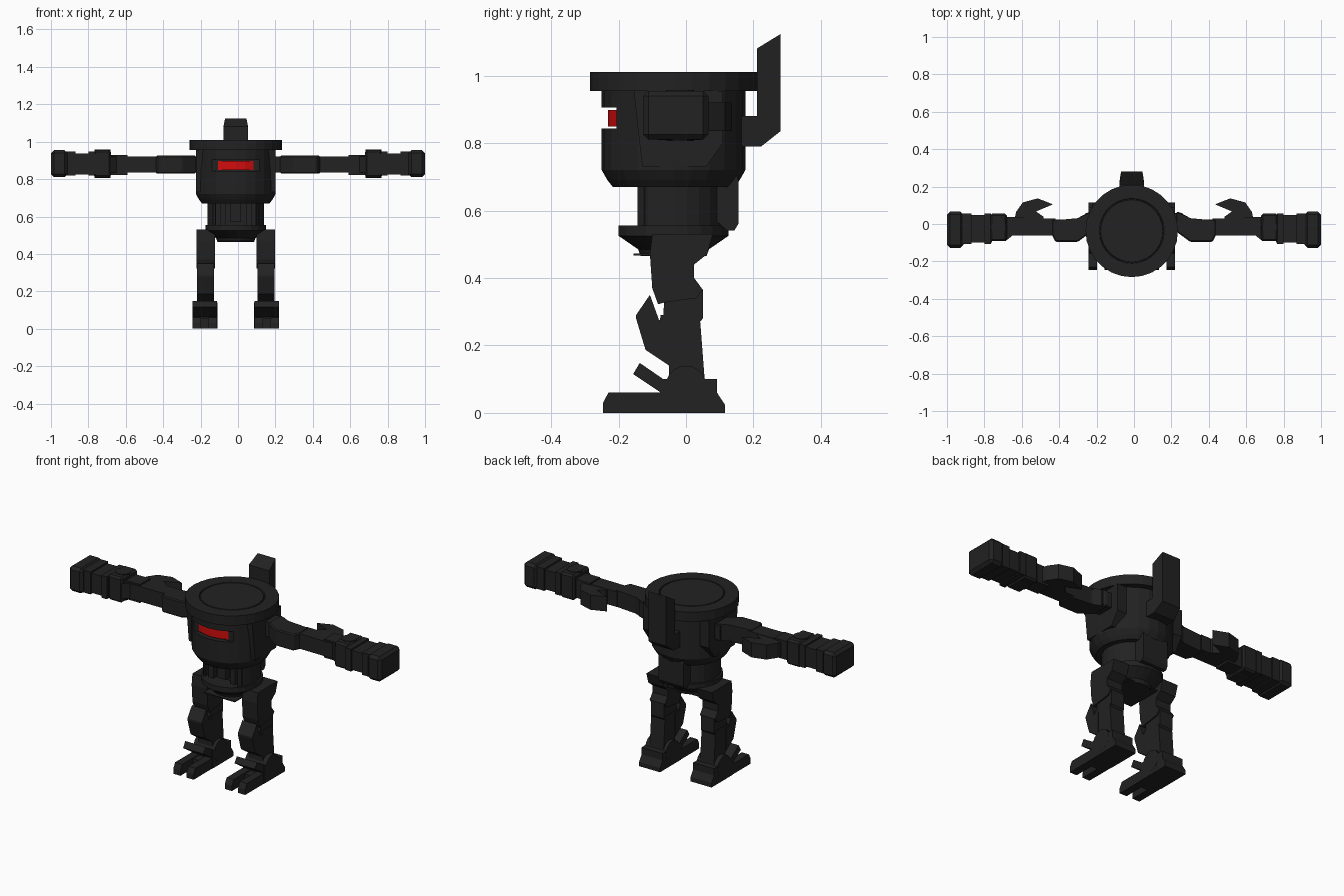
import bpy, bmesh, math
from mathutils import Matrix, Vector

if "Cube" in bpy.data.objects:
    bpy.data.objects.remove(bpy.data.objects["Cube"])

CX, CY = -0.012, -0.037   # torso axis


def material(name, rgb):
    m = bpy.data.materials.new(name)
    m.diffuse_color = (*rgb, 1)
    m.use_nodes = True
    m.node_tree.nodes["Principled BSDF"].inputs["Base Color"].default_value = m.diffuse_color
    return m


BLACK = material("charcoal black", (0.016, 0.016, 0.016))
RED = material("signal red", (0.65, 0.004, 0.004))


def finish(name, bm, mat=BLACK, mirror=None, bevel=0):
    """Turn bmesh into an object; mirror = x position of the mirror plane."""
    if bevel:
        bmesh.ops.bevel(bm, geom=bm.edges[:], offset=bevel, segments=1, affect='EDGES')
    if mirror is not None:
        dup = bmesh.ops.duplicate(bm, geom=bm.verts[:] + bm.edges[:] + bm.faces[:])
        for g in dup["geom"]:
            if isinstance(g, bmesh.types.BMVert):
                g.co.x = 2 * mirror - g.co.x
    bmesh.ops.recalc_face_normals(bm, faces=bm.faces[:])
    me = bpy.data.meshes.new(name)
    bm.to_mesh(me)
    bm.free()
    me.materials.append(mat)
    ob = bpy.data.objects.new(name, me)
    bpy.context.collection.objects.link(ob)
    return ob


def prism(name, pts, axis, lo, hi, **kw):
    """Extrude a profile: axis x takes (y, z) points, axis z takes (x, y) points."""
    bm = bmesh.new()
    put = (lambda p, d: (d, p[0], p[1])) if axis == 'x' else (lambda p, d: (p[0], p[1], d))
    a = [bm.verts.new(put(p, lo)) for p in pts]
    b = [bm.verts.new(put(p, hi)) for p in pts]
    bm.faces.new(a)
    bm.faces.new(b[::-1])
    for i in range(len(pts)):
        j = (i + 1) % len(pts)
        bm.faces.new((a[i], a[j], b[j], b[i]))
    return finish(name, bm, **kw)


def box(name, x, y, z, **kw):
    return prism(name, [(x[0], y[0]), (x[1], y[0]), (x[1], y[1]), (x[0], y[1])],
                 'z', z[0], z[1], **kw)


def lathe(name, profile, n=24, center=(CX, CY), mat=BLACK):
    """Closed solid of revolution from (radius, z) points, bottom to top."""
    bm = bmesh.new()
    rings = []
    for r, z in profile:
        rings.append([bm.verts.new((center[0] + r * math.cos(2 * math.pi * i / n),
                                    center[1] + r * math.sin(2 * math.pi * i / n), z))
                      for i in range(n)])
    for a, b in zip(rings, rings[1:]):
        for i in range(n):
            j = (i + 1) % n
            bm.faces.new((a[i], a[j], b[j], b[i]))
    bm.faces.new(rings[0][::-1])
    bm.faces.new(rings[-1])
    return finish(name, bm, mat)


def disc(name, center, r, half, axis, mirror, n=20):
    bm = bmesh.new()
    rot = Matrix.Rotation(math.pi / 2, 4, 'Y') if axis == 'x' else Matrix()
    bmesh.ops.create_cone(bm, cap_ends=True, segments=n, radius1=r, radius2=r, depth=2 * half,
                          matrix=Matrix.Translation(Vector(center)) @ rot)
    return finish(name, bm, mirror=mirror)


def boolean(ob, cutter, op='DIFFERENCE'):
    mod = ob.modifiers.new("cut", 'BOOLEAN')
    mod.object, mod.operation, mod.solver = cutter, op, 'EXACT'
    bpy.context.view_layer.objects.active = ob
    bpy.ops.object.modifier_apply(modifier=mod.name)
    bpy.data.objects.remove(cutter)


# Torso drum with visor slot
torso = lathe("torso", [(0.18, 0.67), (0.196, 0.69), (0.213, 0.72), (0.213, 0.96)])
boolean(torso, box("visor_cutter", (CX - .128, CX + .128), (-.4, -.206), (.843, .905)))
visor = lathe("visor", [(0.194, 0.849), (0.194, 0.898)], mat=RED)
boolean(visor, box("visor_trim", (CX - .128, CX + .128), (-.4, -.18), (.8, .95), mat=RED),
        'INTERSECT')

# Lid with shallow ring groove
lathe("lid", [(0.247, 0.955), (0.247, 1.01), (0.174, 1.01), (0.172, 1.005),
              (0.168, 1.005), (0.166, 1.01)], n=28)

# Shoulder mounts
prism("shoulder_mounts", [(-.13, .73), (.06, .73), (.11, .80), (.11, .955), (-.155, .955)],
      'x', CX + .15, CX + .212, mirror=CX)
box("shoulder_joints", (.18, .26), (-.035, .06), (.835, .92), mirror=0)

# Waist with front recess and pistons
waist = lathe("waist", [(0.152, 0.55), (0.152, 0.68)])
boolean(waist, box("waist_cutter", (-.12, .096), (-.4, -.1), (.5, .8)))
box("waist_pistons", (CX + .055, CX + .085), (-.13, -.09), (.55, .68), mirror=CX)
box("waist_core", (CX - .028, CX + .028), (-.135, -.09), (.57, .67))
box("waist_ribs", (CX + .105, CX + .125), (-.125, -.09), (.55, .68), mirror=CX)

# Pelvis dish
lathe("pelvis", [(0.098, 0.465), (0.105, 0.485), (0.163, 0.525), (0.163, 0.555)])
box("pelvis_plate", (CX - .1, CX + .1), (-.155, .05), (.467, .473))

# Rear vent under the torso
prism("rear_vent", [(.03, .72), (.145, .72), (.155, .69), (.155, .56), (.143, .54),
                    (.122, .54), (.055, .60), (.03, .62)], 'x', CX - .08, CX + .08)

# Back fin
fin = prism("back_fin", [(.21, 1.08), (.28, 1.123), (.28, .835), (.223, .79), (.16, .79),
                         (.16, .88), (.21, .88)], 'x', CX - .066, CX + .066)
for v in fin.data.vertices:          # taper the rear face slightly
    if v.co.y > .27:
        v.co.x = CX + (v.co.x - CX) * .87

# Legs
prism("thighs", [(-.1, .53), (-.107, .47), (-.1, .37), (-.083, .322), (-.065, .327), (.03, .34),
                 (.05, .365), (.024, .40), (.024, .44), (.062, .47), (.08, .53)],
      'x', CX + .112, CX + .21, mirror=CX)
prism("knees", [(-.04, .40), (.024, .40), (.05, .365), (.05, .28), (.042, .27), (-.068, .27),
                (-.065, .33)], 'x', CX + .119, CX + .202, mirror=CX)
prism("shins", [(-.075, .29), (.04, .29), (.043, .26), (.056, .09), (-.05, .09), (-.05, .14),
                (-.09, .20)], 'x', CX + .117, CX + .206, mirror=CX)
prism("knee_guards", [(-.107, .35), (-.148, .29), (-.148, .28), (-.12, .187), (-.05, .14),
                      (-.05, .275), (-.08, .275)], 'x', CX + .115, CX + .208, mirror=CX)

# Feet
prism("heels", [(-.077, 0), (-.077, .1), (.092, .1), (.092, .06), (.115, .025), (.115, 0)],
      'x', CX + .098, CX + .232, mirror=CX)
disc("ankles", (CX + .165, 0, .08), .06, .0675, 'x', CX)
for side, x in (("inner", .1), ("outer", .185)):
    prism(side + "_toes", [(-.246, 0), (-.246, .03), (-.23, .06), (-.07, .06), (-.07, 0)],
          'x', CX + x, CX + x + .045, mirror=CX)
box("toe_webs", (CX + .14, CX + .19), (-.13, -.07), (0, .055), mirror=CX)
prism("instep_bars", [(-.157, .115), (-.137, .148), (-.06, .095), (-.06, .06), (-.077, .062)],
      'x', CX + .1, CX + .23, mirror=CX)

# Arms
prism("upper_arms", [(.225, .065), (.24, .065), (.30, .025), (.44, .025), (.44, -.055),
                     (.42, -.095), (.30, -.095), (.225, -.04)], 'z', .83, .925,
      mirror=0, bevel=.006)
prism("forearms", [(.42, .03), (.70, .03), (.70, -.09), (.685, -.09), (.65, -.062), (.42, -.06)],
      'z', .835, .922, mirror=0)
prism("elbow_guards", [(.433, .105), (.515, .137), (.595, .115), (.63, .065), (.64, .02),
                       (.48, .02), (.485, .04), (.524, .067)], 'z', .835, .92, mirror=0)
box("forearm_cuffs", (.59, .69), (-.055, .037), (.823, .93), mirror=0)
box("wrists", (.68, .77), (-.092, .055), (.809, .955), mirror=0, bevel=.01)
disc("wrist_discs", (.725, -.018, .882), .042, .076, 'z', 0, n=12)

# Hand blocks with raised frames
box("hands", (.76, .92), (-.1, .048), (.825, .938), mirror=0)
for part, x0, x1 in (("inner", .765, .8), ("outer", .87, .92)):
    box(part + "_hand_bands", (x0, x1), (-.108, .055), (.818, .947), mirror=0)
box("hand_ends", (.912, 1.0), (-.127, .066), (.81, .955), mirror=0, bevel=.016)
box("hand_face_plates", (.995, 1.0), (-.1, .04), (.84, .925), mirror=0)
